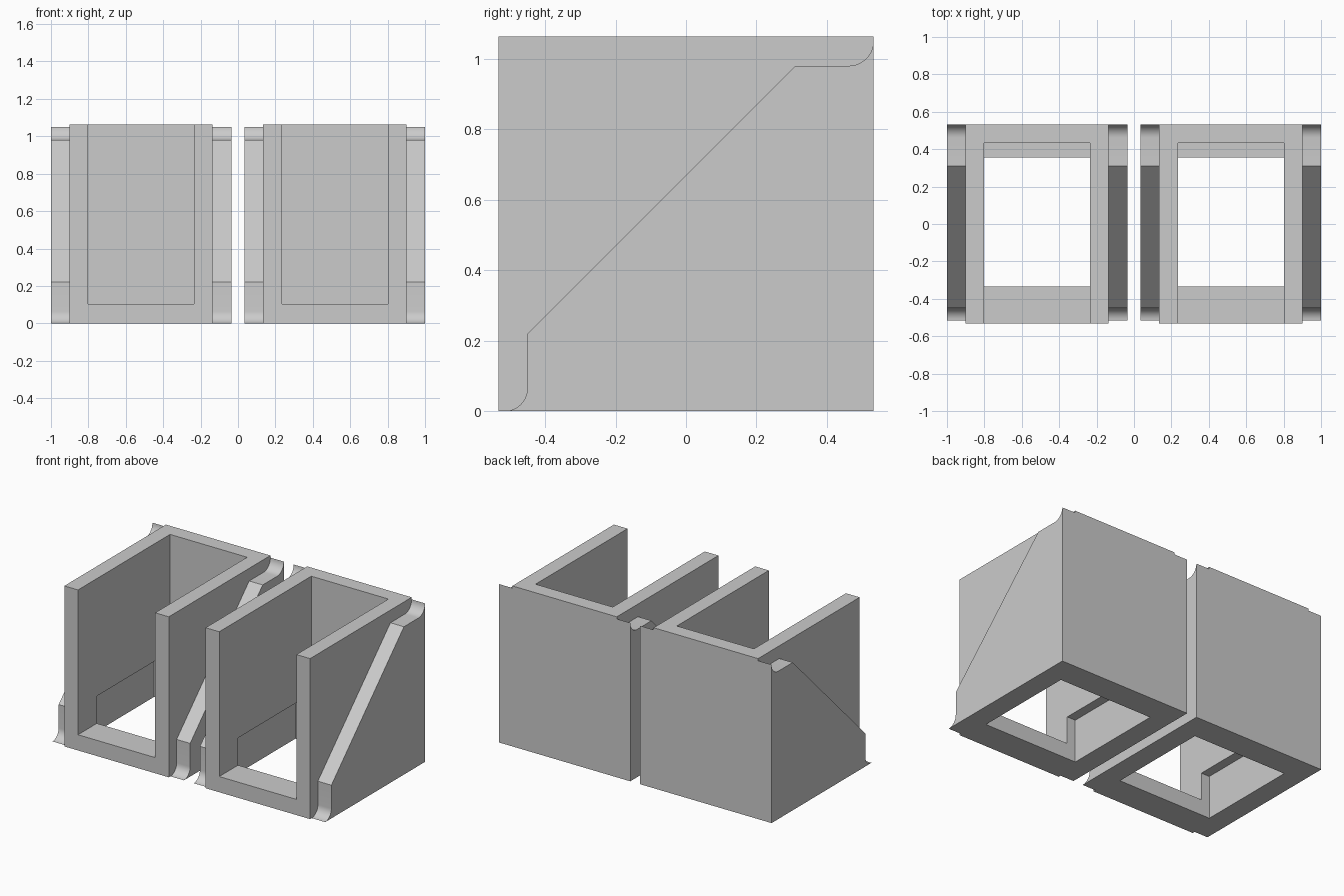
import bpy, bmesh, math

if "Cube" in bpy.data.objects:
    bpy.data.objects.remove(bpy.data.objects["Cube"])

grey = bpy.data.materials.new("plain grey")
grey.diffuse_color = (0.6, 0.6, 0.6, 1)
grey.use_nodes = True
grey.node_tree.nodes["Principled BSDF"].inputs["Base Color"].default_value = grey.diffuse_color


def prism(name, yz, x0, x1):
    """Extrude a y-z outline from x0 to x1."""
    bm = bmesh.new()
    face = bm.faces.new([bm.verts.new((x0, y, z)) for y, z in yz])
    ext = bmesh.ops.extrude_face_region(bm, geom=[face])
    moved = [v for v in ext["geom"] if isinstance(v, bmesh.types.BMVert)]
    bmesh.ops.translate(bm, verts=moved, vec=(x1 - x0, 0, 0))
    bmesh.ops.recalc_face_normals(bm, faces=bm.faces)
    me = bpy.data.meshes.new(name)
    bm.to_mesh(me)
    bm.free()
    me.materials.append(grey)
    ob = bpy.data.objects.new(name, me)
    bpy.context.collection.objects.link(ob)
    return ob


def box(name, x0, x1, y0, y1, z0, z1):
    return prism(name, [(y0, z0), (y1, z0), (y1, z1), (y0, z1)], x0, x1)


def combine(ob, other, operation):
    """Apply a boolean and discard the helper."""
    mod = ob.modifiers.new(operation, 'BOOLEAN')
    mod.object, mod.operation, mod.solver = other, operation, 'EXACT'
    bpy.context.view_layer.objects.active = ob
    bpy.ops.object.modifier_apply(modifier=mod.name)
    bpy.data.objects.remove(other)


def arc(cy, cz, r, n=10):
    """Quarter arc from straight below the centre to its +y side."""
    return [(cy + r * math.sin(a), cz - r * math.cos(a))
            for a in (math.pi / 2 * i / n for i in range(n + 1))]


# Side gusset outline: flared foot, upright, slope, ledge, flared top
gusset = (arc(-0.515, 0.065, 0.065) + [(-0.45, 0.22), (0.31, 0.98)]
          + arc(0.462, 1.05, 0.07) + [(0.532, 0)])

for side, cx in (("left", -0.518), ("right", 0.518)):
    # Open-fronted bin
    bin_ob = box(side + "_bin", cx - 0.383, cx + 0.383, -0.532, 0.532, 0, 1.064)
    # Gussets on both flanks
    for s in (-1, 1):
        flank = prism("gusset", gusset, cx + s * 0.30, cx + s * 0.482)
        combine(bin_ob, flank, 'UNION')
    # Cavity, open at front and top
    cavity = box("cavity", cx - 0.283, cx + 0.283, -0.7, 0.432, 0.104, 1.3)
    combine(bin_ob, cavity, 'DIFFERENCE')
    # Square floor opening that also undercuts the side walls
    opening = box("opening", cx - 0.345, cx + 0.345, -0.335, 0.355, -0.2, 0.285)
    combine(bin_ob, opening, 'DIFFERENCE')
    bpy.ops.object.select_all(action='DESELECT')
    bin_ob.select_set(True)
    bpy.context.view_layer.objects.active = bin_ob
    bpy.ops.object.shade_smooth_by_angle(angle=math.radians(30))
